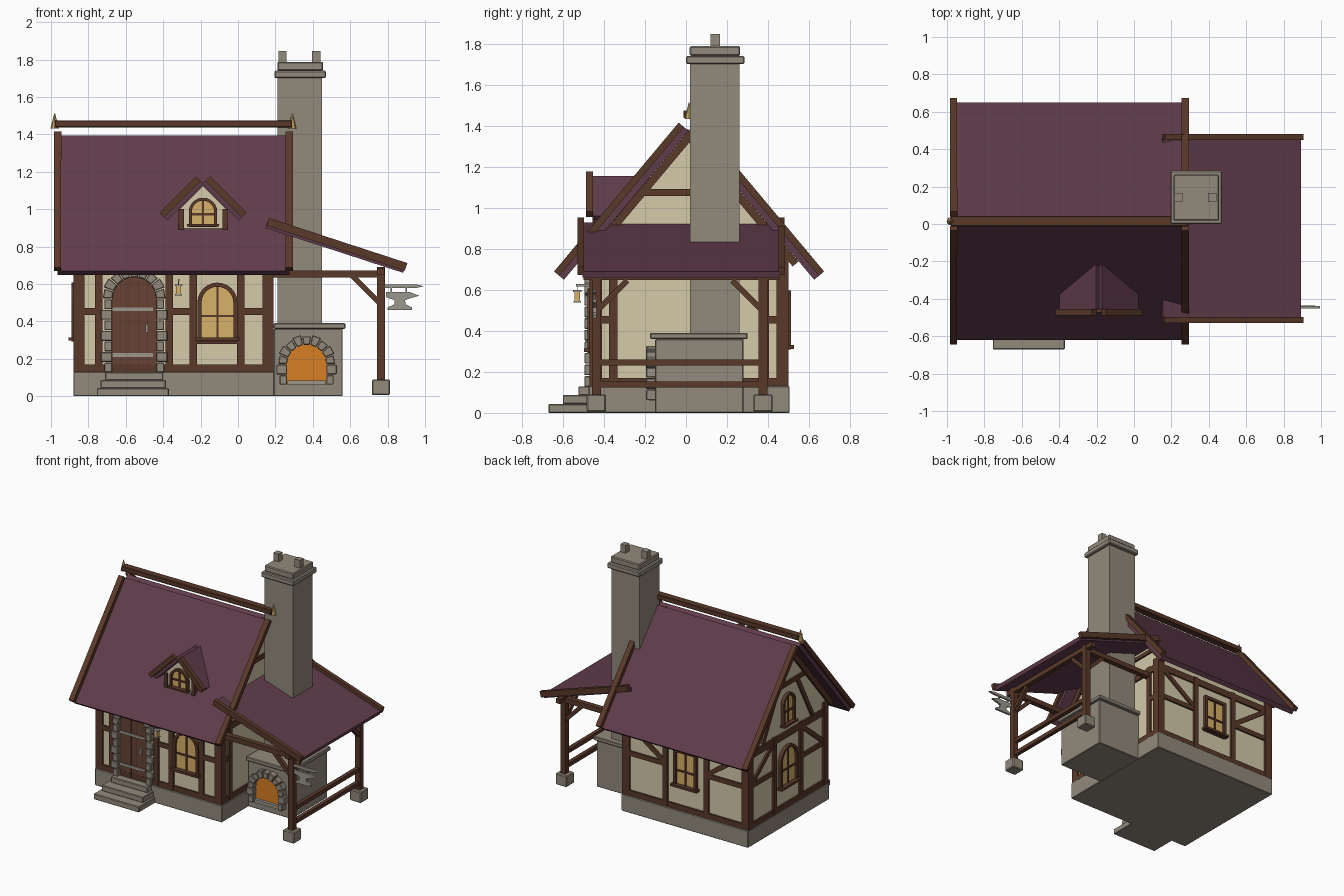
import bpy, bmesh, math
from mathutils import Matrix, Vector

if "Cube" in bpy.data.objects:
    bpy.data.objects.remove(bpy.data.objects["Cube"])

def mat(name, r, g, b):
    m = bpy.data.materials.new(name)
    m.diffuse_color = (r, g, b, 1)
    m.use_nodes = True
    m.node_tree.nodes["Principled BSDF"].inputs["Base Color"].default_value = m.diffuse_color
    return m

ROOF = mat("plum roof", .117, .045, .070)
PLASTER = mat("cream plaster", .66, .59, .40)
WOOD = mat("dark timber", .102, .041, .023)
DOOR = mat("door planks", .135, .055, .036)
STONE = mat("grey stone", .285, .252, .200)
GLASS = mat("amber glass", .68, .44, .14)
FIRE = mat("forge fire", .68, .205, .017)
METAL = mat("iron", .33, .31, .27)
GOLD = mat("brass", .55, .38, .13)

I = Matrix()
C = .015                                   # house centre line in y
def T(x, y, z=0): return Matrix.Translation((x, y, z))
def RZ(a): return Matrix.Rotation(math.radians(a), 4, 'Z')
# wall frames: local x along the wall, local -y outwards
FRONT, BACK = T(0, C - .47), T(0, C + .47) @ RZ(180)
LEFT, RIGHT = T(-.865, C) @ RZ(-90), T(.175, C) @ RZ(90)
ACROSS = T(0, C) @ RZ(90)                  # profile in yz, depth along -x

def finish(name, bm, m, M=I, bevel=0):
    bmesh.ops.transform(bm, matrix=M, verts=bm.verts)
    bmesh.ops.recalc_face_normals(bm, faces=bm.faces)
    me = bpy.data.meshes.new(name)
    bm.to_mesh(me); bm.free()
    me.materials.append(m)
    ob = bpy.data.objects.new(name, me)
    bpy.context.collection.objects.link(ob)
    if bevel:
        b = ob.modifiers.new("bevel", 'BEVEL')
        b.width, b.segments = bevel, 1
    return ob

def box(name, x0, x1, y0, y1, z0, z1, m, M=I, bevel=0):
    bm = bmesh.new()
    bmesh.ops.create_cube(bm, size=1, matrix=T((x0+x1)/2, (y0+y1)/2, (z0+z1)/2)
                          @ Matrix.Diagonal((x1-x0, y1-y0, z1-z0, 1)))
    return finish(name, bm, m, M, bevel)

def prism(name, pts, y0, y1, m, M=I, bevel=0):
    bm = bmesh.new()
    a = [bm.verts.new((x, y0, z)) for x, z in pts]
    b = [bm.verts.new((x, y1, z)) for x, z in pts]
    bm.faces.new(a); bm.faces.new(b[::-1])
    for i in range(len(a)):
        j = (i + 1) % len(a)
        bm.faces.new((a[i], a[j], b[j], b[i]))
    return finish(name, bm, m, M, bevel)

def ring(name, outer, inner, y0, y1, m, M=I):
    bm = bmesh.new()
    L = [[bm.verts.new((x, y, z)) for x, z in p] for p, y in
         ((outer, y0), (inner, y0), (inner, y1), (outer, y1))]
    n = len(outer)
    for k in range(4):
        for i in range(n):
            j = (i + 1) % n
            bm.faces.new((L[k][i], L[k][j], L[(k+1) % 4][j], L[(k+1) % 4][i]))
    return finish(name, bm, m, M)

def strip(p, q, t0, t1):
    """Quad along p-q spanning perpendicular offsets t0..t1."""
    p, q = Vector(p), Vector(q)
    d = (q - p).normalized()
    n = Vector((-d.y, d.x))
    return [p + n*t0, q + n*t0, q + n*t1, p + n*t1]

def brace(name, p, q, w, M, y0=-.013, y1=.01):
    return prism(name, strip(p, q, -w/2, w/2), y0, y1, WOOD, M)

def arch(cx, z0, zs, r, n=12):
    return [(cx - r, z0), (cx + r, z0)] + [
        (cx + r*math.cos(math.pi*i/n), zs + r*math.sin(math.pi*i/n)) for i in range(n + 1)]

def stones(name, cx, z0, zs, r0, r1, y0, y1, n, rows, M=I):
    """Stone surround: stacked jambs and wedge voussoirs."""
    for i in range(n):
        a, b = math.pi*(i + .05)/n, math.pi*(i + .95)/n
        ro = r1 + (.008 if i % 2 else 0)
        prism(name + "_voussoir", [(cx + r*math.cos(t), zs + r*math.sin(t)) for r, t in
              ((r0, a), (ro, a), (ro, b), (r0, b))], y0, y1, STONE, M, .004)
    h = (zs - z0)/rows
    for s in (-1, 1):
        for k in range(rows):
            ro = r1 + (.01 if k % 2 else -.008)
            xs = sorted((cx + s*r0, cx + s*ro))
            box(name + "_jamb", *xs, y0, y1, z0 + k*h + .002, z0 + (k+1)*h - .002, STONE, M, .004)

def window(name, cx, z0, zs, r, M, t=.022, arched=True):
    pts = lambda e: arch(cx, z0 - e, zs, r + e) if arched else [
        (cx-r-e, z0-e), (cx+r+e, z0-e), (cx+r+e, zs+r+e), (cx-r-e, zs+r+e)]
    prism(name + "_glass", pts(0), -.008, .005, GLASS, M)
    ring(name + "_frame", pts(t), pts(0), -.026, .005, WOOD, M)
    box(name + "_mullion", cx-.006, cx+.006, -.016, 0, z0, zs + r, WOOD, M)
    zm = z0 + (zs + r - z0)*.42
    box(name + "_bar", cx-r, cx+r, -.016, 0, zm-.006, zm+.006, WOOD, M)
    box(name + "_sill", cx-r-t*1.6, cx+r+t*1.6, -.042, 0, z0-t*.8, z0, WOOD, M)

def post(x, M, z0=.13, z1=.72, w=.04): box("wall_post", x-w/2, x+w/2, -.015, .01, z0, z1, WOOD, M)
def rail(x0, x1, z, M, h=.036): box("wall_rail", x0, x1, -.013, .01, z-h/2, z+h/2, WOOD, M)

# house body
box("foundation", -.88, .195, C-.49, C+.49, 0, .13, STONE, bevel=.004)
prism("plaster_walls", [(-.47, .13), (.47, .13), (.47, .80), (0, 1.36), (-.47, .80)],
      -.175, .865, PLASTER, ACROSS)
for x in (-.85, .16):
    for y in (-.455, .455):
        box("corner_post", x-.03, x+.03, C+y-.03, C+y+.03, .13, .76, WOOD)

# main roof and barge boards, mirrored about the ridge
for s in (-1, 1):
    M = T(0, C) @ Matrix.Diagonal((1, -s, 1, 1)) @ RZ(90)
    lo, hi = (-.635, .67), (-.028, 1.395)
    prism("roof_slope", strip(lo, hi, -.033, 0), -.275, .965, ROOF, M)
    for a, b in ((-.295, -.255), (.945, .985)):
        prism("barge_board", strip(lo, hi, -.003, .03), a, b, WOOD, M)
    for a, b in ((-.195, -.16), (.85, .885)):      # gable rafters
        prism("gable_rafter", strip((-.56, .76), (-.02, 1.405), -.072, -.034), a, b, WOOD, M)
box("ridge_beam", -.98, .29, C-.028, C+.028, 1.437, 1.474, WOOD, bevel=.004)
for x in (-.98, .29):
    bm = bmesh.new()
    bmesh.ops.create_cone(bm, cap_ends=True, segments=8, radius1=.022, radius2=.002, depth=.08,
                          matrix=T(x, C, 1.472))
    finish("ridge_finial", bm, GOLD)

# timber frame
for M, w0, w1 in ((FRONT, -.865, .175), (BACK, -.175, .865), (LEFT, -.47, .47), (RIGHT, -.47, .47)):
    rail(w0, w1, .15, M, .04)
    rail(w0, w1, .69, M, .05)
for x in (-.745, -.367, -.24, .015): post(x, FRONT)
for a, b in ((-.86, -.73), (-.38, -.24), (.015, .16)): rail(a, b, .453, FRONT)
rail(-.24, .015, .29, FRONT, .02)
for x in (.17, .52): post(x, BACK)
for a, b in ((-.16, .17), (.52, .85)): rail(a, b, .453, BACK)
brace("back_brace", (.17, .46), (-.14, .68), .034, BACK)
brace("back_brace", (.52, .46), (.83, .68), .034, BACK)
for s in (-1, 1):
    post(s*.16, LEFT)
    rail(*sorted((s*.16, s*.46)), .453, LEFT)
    brace("left_brace", (s*.17, .68), (s*.44, .46), .034, LEFT)
    brace("gable_brace", (s*.12, 1.06), (s*.30, .72), .032, LEFT)
    post(s*.37, RIGHT)
    rail(*sorted((s*.37, s*.46)), .453, RIGHT)
for M in (LEFT, RIGHT):
    rail(-.24, .24, 1.075, M, .034)
rail(-.42, .42, .85, RIGHT, .03)

# windows
window("front_window", -.11, .315, .50, .085, FRONT)
window("left_window", 0, .315, .50, .085, LEFT)
window("gable_window", 0, .78, .93, .055, LEFT, .018)
window("back_window", .345, .33, .50, .075, BACK, arched=False)

# door with planks, straps, handle and stone surround
dx = -.555
prism("door", arch(dx, .125, .52, .12), -.012, .01, DOOR, FRONT)
for k in (-.072, -.024, .024, .072):
    box("plank_gap", dx+k-.0025, dx+k+.0025, -.015, 0, .13, .61, WOOD, FRONT)
for z in (.22, .465): box("door_strap", dx-.115, dx+.1, -.02, 0, z-.01, z+.01, METAL, FRONT)
box("door_handle", dx+.06, dx+.075, -.035, 0, .34, .385, METAL, FRONT)
stones("door", dx, .125, .52, .118, .168, -.04, .01, 9, 7, FRONT)
for k, (a, b, y) in enumerate(((-.755, -.37, -.67), (-.735, -.385, -.60), (-.71, -.40, -.525))):
    box("door_step", a, b, y, -.45, k*.043, (k+1)*.043, STONE, bevel=.004)

# lantern
box("lantern_bracket", -.322, -.314, -.535, -.45, .617, .627, METAL)
box("lantern_hook", -.320, -.316, -.532, -.528, .59, .62, METAL)
box("lantern_cap", -.338, -.298, -.55, -.51, .588, .598, METAL)
box("lantern_glass", -.332, -.304, -.544, -.516, .545, .588, GLASS)
box("lantern_base", -.336, -.300, -.548, -.512, .537, .545, METAL)

# dormer
dc = -.187
D = T(dc, -.43)
prism("dormer_body", [(-.125, .85), (.125, .85), (.125, 1.0), (0, 1.125), (-.125, 1.0)], 0, .25, PLASTER, D)
window("dormer_window", 0, .92, .985, .06, D, .016)
for s in (-1, 1):
    M = D @ Matrix.Diagonal((s, 1, 1, 1))
    box("dormer_post", .103, .130, -.015, .02, .89, 1.0, WOOD, M)
    lo, hi = (.212, .96), (.017, 1.155)
    prism("dormer_roof", strip(lo, hi, 0, .03), -.025, .25, ROOF, M)
    prism("dormer_barge", strip(lo, hi, -.03, .006), -.058, -.024, WOOD, M)

# forge hearth and chimney
box("forge_body", .19, .56, -.15, .28, 0, .36, STONE, bevel=.004)
box("forge_slab", .19, .575, -.175, .30, .36, .39, STONE, bevel=.005)
box("chimney_stack", .21, .45, .02, .26, .38, 1.71, STONE)
box("chimney_cap", .195, .47, 0, .285, 1.70, 1.74, STONE, bevel=.006)
box("chimney_top", .21, .455, .018, .264, 1.74, 1.787, STONE, bevel=.006)
for x in (.238, .418): box("chimney_pot", x-.022, x+.022, .12, .165, 1.785, 1.846, STONE)
prism("forge_fire", arch(.367, .06, .17, .108), -.157, -.14, FIRE)
stones("forge", .367, .06, .17, .105, .152, -.195, -.14, 9, 2)
box("forge_grate", .265, .47, -.18, -.15, .06, .085, METAL)

# lean-to roof and frame
lo, hi = (.892, .688), (.155, .928)
prism("lean_to_roof", strip(lo, hi, 0, .03), -.505, .455, ROOF)
for a, b in ((-.528, -.498), (.45, .48)):
    prism("lean_to_barge", strip((.897, .686), (.158, .927), -.027, .016), a, b, WOOD)
for y, s in ((-.437, 1), (.375, -1)):
    box("lean_to_foot", .717, .812, y-.047, y+.047, .005, .09, STONE, bevel=.006)
    box("lean_to_post", .744, .786, y-.022, y+.022, .09, .69, WOOD)
    box("lean_to_tie", .17, .786, y-.02, y+.02, .635, .672, WOOD)
    prism("lean_to_brace", strip((.61, .645), (.76, .495), -.014, .014), y-.014, y+.014, WOOD)
    prism("side_brace", strip((y - C + s*.15, .645), (y - C, .495), -.014, .014), -.779, -.751, WOOD, ACROSS)
box("lean_to_plate", .747, .783, -.50, .455, .648, .684, WOOD)
for z in (.138, .245): box("lean_to_rail", .75, .78, -.437, .375, z-.015, z+.015, WOOD)

# hanging anvil sign
prism("sign_arm", [(.78, .578), (.95, .578), (.995, .587), (.95, .598), (.78, .598)], -.452, -.438, METAL)
for x in (.82, .90): box("sign_hook", x-.004, x+.004, -.449, -.441, .55, .58, METAL)
prism("anvil_sign", [(.79, .556), (.92, .556), (.968, .537), (.92, .523), (.893, .513), (.897, .49),
      (.93, .475), (.93, .462), (.80, .462), (.80, .475), (.835, .49), (.838, .513), (.79, .53)],
      -.453, -.437, METAL)
